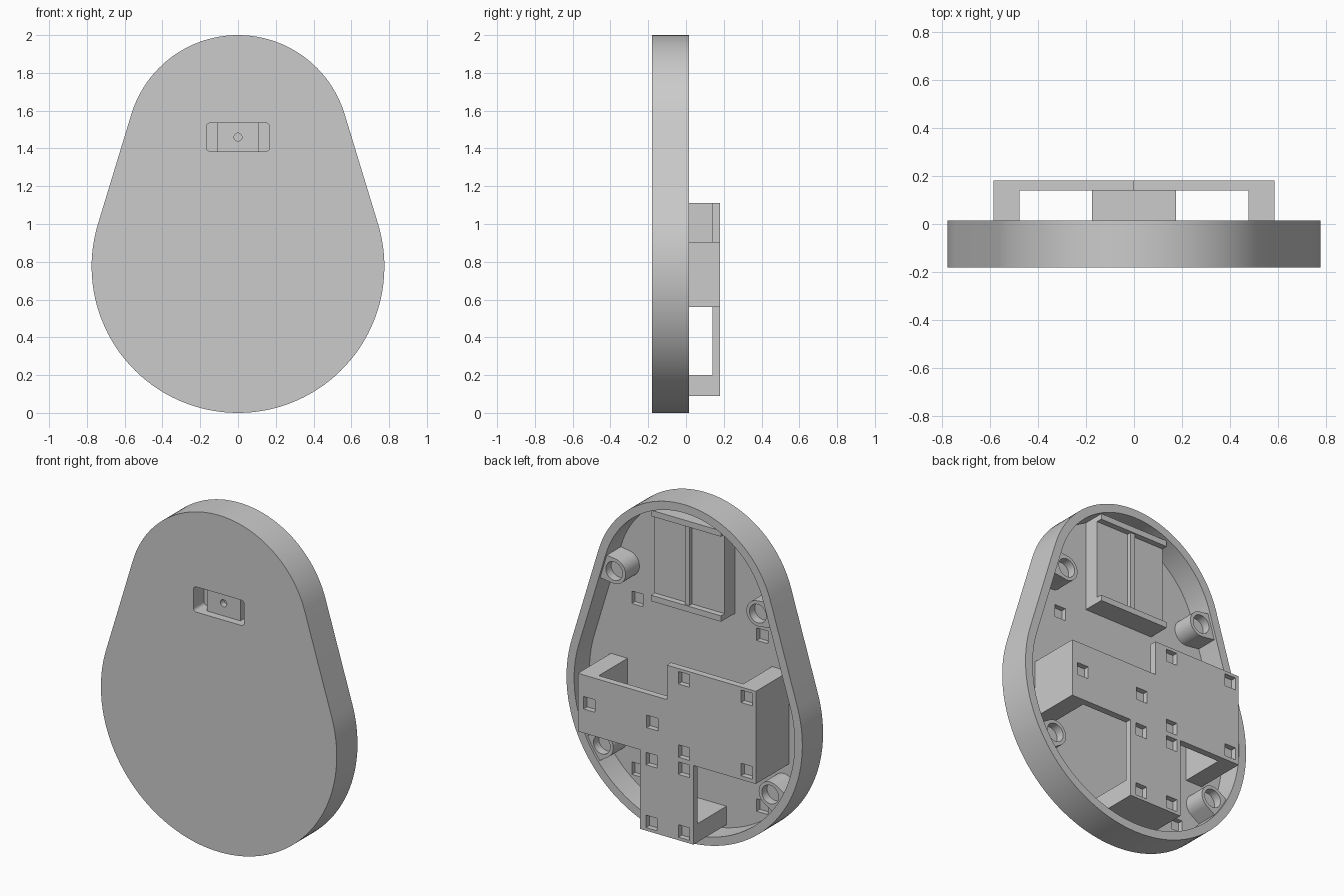
import bpy
import bmesh
from math import sin, cos, pi, asin, atan2, hypot

cube = bpy.data.objects.get("Cube")
if cube:
    bpy.data.objects.remove(cube, do_unlink=True)

grey = bpy.data.materials.new("plain grey")
grey.use_nodes = True
GREY = (0.6, 0.6, 0.6, 1)
grey.diffuse_color = GREY
grey.node_tree.nodes["Principled BSDF"].inputs["Base Color"].default_value = GREY

# Main levels through the depth of the case
FRONT, FLOOR, RIM, BACK = -0.18, -0.13, 0.015, 0.18
WALL = 0.05
LOW_Z, LOW_R, TOP_Z, TOP_R = 0.775, 0.775, 1.41, 0.59


def prism(name, pts, y0, y1):
    """Extrude an x-z outline from y0 to y1."""
    bm = bmesh.new()
    face = bm.faces.new([bm.verts.new((x, y0, z)) for x, z in pts])
    ext = bmesh.ops.extrude_face_region(bm, geom=[face])
    for v in ext["geom"]:
        if isinstance(v, bmesh.types.BMVert):
            v.co.y = y1
    bmesh.ops.recalc_face_normals(bm, faces=bm.faces)
    mesh = bpy.data.meshes.new(name)
    bm.to_mesh(mesh)
    bm.free()
    mesh.materials.append(grey)
    ob = bpy.data.objects.new(name, mesh)
    bpy.context.collection.objects.link(ob)
    return ob


def arc(cx, cz, r, a0, a1, n):
    return [(cx + r * cos(a0 + (a1 - a0) * i / n),
             cz + r * sin(a0 + (a1 - a0) * i / n)) for i in range(n + 1)]


def circle(cx, cz, r, n=32):
    return arc(cx, cz, r, 0, 2 * pi, n)[:-1]


def rect(x0, x1, z0, z1):
    return [(x0, z0), (x1, z0), (x1, z1), (x0, z1)]


def square(x, z, half=0.037):
    return rect(x - half, x + half, z - half, z + half)


def rounded(x0, x1, z0, z1, r):
    pts = []
    for i, (x, z) in enumerate(((x1 - r, z1 - r), (x0 + r, z1 - r),
                                (x0 + r, z0 + r), (x1 - r, z0 + r))):
        pts += arc(x, z, r, i * pi / 2, (i + 1) * pi / 2, 6)
    return pts


def egg(inset):
    """Two circles joined by their outer tangents."""
    tilt = asin((LOW_R - TOP_R) / (TOP_Z - LOW_Z))
    return (arc(0, TOP_Z, TOP_R - inset, tilt, pi - tilt, 48)
            + arc(0, LOW_Z, LOW_R - inset, pi - tilt, 2 * pi + tilt, 72))


def cut(ob, pts, y0, y1):
    """Subtract a prism from an object and drop the cutter."""
    cutter = prism("cutter", pts, y0, y1)
    cutter.hide_render = True
    mod = ob.modifiers.new("cut", "BOOLEAN")
    mod.operation, mod.solver, mod.object = "DIFFERENCE", "EXACT", cutter
    bpy.context.view_layer.objects.active = ob
    bpy.ops.object.modifier_apply(modifier=mod.name)
    bpy.data.objects.remove(cutter, do_unlink=True)


def smooth(ob):
    bpy.ops.object.select_all(action="DESELECT")
    ob.select_set(True)
    bpy.context.view_layer.objects.active = ob
    bpy.ops.object.shade_smooth_by_angle(angle=0.5)


# Case: egg-shaped tray open at the back, with a front slot and floor pockets
case = prism("case", egg(0), FRONT, RIM)
cut(case, egg(WALL), FLOOR, RIM + 0.1)
cut(case, rounded(-0.167, 0.167, 1.385, 1.535, 0.02), FRONT - 0.1, FLOOR + 0.1)
for x in (-0.41, 0.41):
    for z in (0.26, 1.275):
        cut(case, square(x, z), FLOOR - 0.03, FLOOR + 0.1)
smooth(case)

# Screw posts webbed into the wall
for side, label in ((1, "left"), (-1, "right")):
    for x, z, cz, level in ((0.472, 1.473, TOP_Z, "upper"), (0.553, 0.42, LOW_Z, "lower")):
        x *= side
        a = atan2(z - cz, x)
        r, reach = 0.075, 0.085
        pts = arc(x, z, r, a + pi / 2, a + 3 * pi / 2, 24)
        for s in (-1, 1):
            pts.append((x + reach * cos(a) - s * r * sin(a),
                        z + reach * sin(a) + s * r * cos(a)))
        post = prism(f"{level}_{label}_screw_post", pts, FLOOR, 0)
        cut(post, circle(x, z, 0.055), -0.05, 0.1)
        smooth(post)

# Holder behind the slot: thick panel, end rails and centre rib
panel = prism("holder_panel", rect(-0.23, 0.23, 1.36, 1.9), FLOOR, -0.035)
cut(panel, rounded(-0.167, 0.167, 1.385, 1.535, 0.02), FLOOR - 0.1, -0.08)
prism("holder_lower_rail", rect(-0.23, 0.23, 1.36, 1.395), -0.035, 0)
prism("holder_upper_rail", rect(-0.23, 0.23, 1.865, 1.9), -0.035, 0)
prism("holder_rib", rect(-0.015, 0.015, 1.395, 1.865), -0.035, -0.01)

# Block in the slot with a small round hole
block = prism("slot_block", rect(-0.11, 0.11, 1.385, 1.535), -0.135, -0.08)
cut(block, circle(0, 1.46, 0.021, 24), -0.2, -0.1)
smooth(block)

# Bracket plate standing over the tray
outline = [(-0.585, 0.56), (-0.175, 0.56), (-0.175, 0.09), (0.175, 0.09), (0.175, 0.56),
           (0.585, 0.56), (0.585, 0.905), (0, 0.905), (0, 1.11), (-0.585, 1.11)]
plate = prism("bracket_plate", outline, 0.14, BACK)
pockets = [(0.51, 0.74), (0.095, 0.74)]
pockets += [(x, z) for x in (-0.525, -0.113) for z in (0.62, 1.055)]
pockets += [(x, z) for x in (-0.113, 0.1) for z in (0.145, 0.518)]
for x, z in pockets:
    cut(plate, square(x, z), BACK - 0.032, BACK + 0.1)

# Bracket legs
prism("bracket_left_leg", rect(0.475, 0.585, 0.56, 0.905), FLOOR, 0.14)
prism("bracket_right_leg", rect(-0.585, -0.475, 0.56, 1.11), FLOOR, 0.14)
prism("bracket_lower_leg", rect(-0.175, 0.175, 0.09, 0.2), FLOOR, 0.14)
